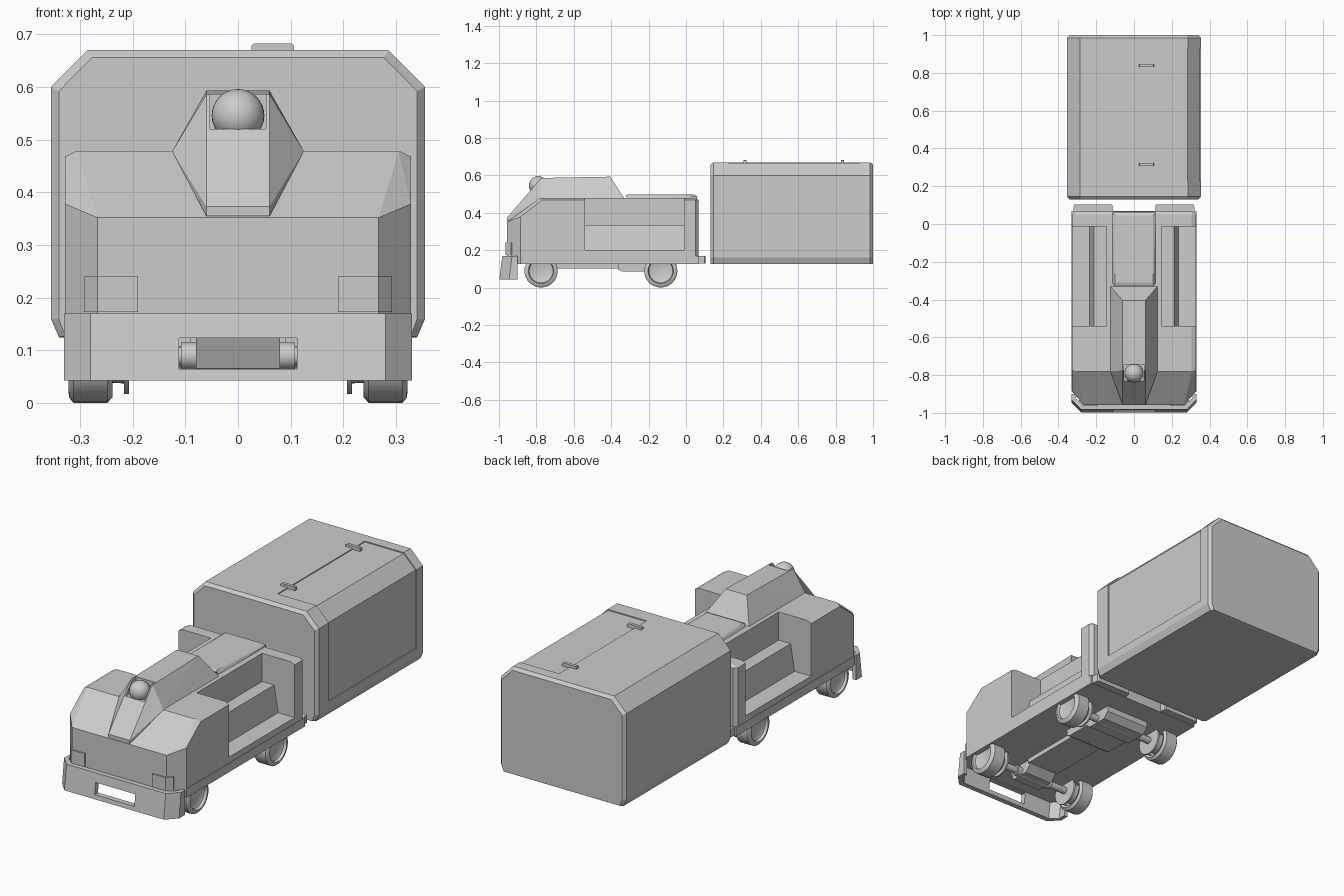
import bpy, bmesh, math
from mathutils import Vector

if "Cube" in bpy.data.objects:
    bpy.data.objects.remove(bpy.data.objects["Cube"])


def finish(name, bm, smooth=False):
    bmesh.ops.recalc_face_normals(bm, faces=bm.faces)
    me = bpy.data.meshes.new(name)
    bm.to_mesh(me)
    bm.free()
    ob = bpy.data.objects.new(name, me)
    bpy.context.collection.objects.link(ob)
    if smooth:
        bpy.ops.object.select_all(action='DESELECT')
        ob.select_set(True)
        bpy.context.view_layer.objects.active = ob
        bpy.ops.object.shade_smooth_by_angle(angle=math.radians(35))
    return ob


def hull(name, half):
    """Convex block from points of the +x half, mirrored across x."""
    bm = bmesh.new()
    for x, y, z in half:
        for s in ((1, -1) if x else (1,)):
            bm.verts.new((s * x, y, z))
    r = bmesh.ops.convex_hull(bm, input=bm.verts)
    junk = [g for g in set(r['geom_interior'] + r['geom_unused']) if isinstance(g, bmesh.types.BMVert)]
    bmesh.ops.delete(bm, geom=junk, context='VERTS')
    bmesh.ops.dissolve_limit(bm, angle_limit=0.02, verts=bm.verts, edges=bm.edges)
    return finish(name, bm)


def prism(name, pts, axis, a, b):
    """Extrude a 2D outline along an axis from a to b."""
    put = {'x': lambda p, t: (t, p[0], p[1]),
           'y': lambda p, t: (p[0], t, p[1]),
           'z': lambda p, t: (p[0], p[1], t)}[axis]
    bm = bmesh.new()
    lo = [bm.verts.new(put(p, a)) for p in pts]
    hi = [bm.verts.new(put(p, b)) for p in pts]
    bm.faces.new(lo)
    bm.faces.new(hi)
    for i in range(len(pts)):
        j = (i + 1) % len(pts)
        bm.faces.new((lo[i], lo[j], hi[j], hi[i]))
    return finish(name, bm)


def box(name, x0, x1, y0, y1, z0, z1):
    return prism(name, [(x0, y0), (x1, y0), (x1, y1), (x0, y1)], 'z', z0, z1)


def lathe(name, prof, y, z, n=32):
    """Revolve (x, radius) points around an x-parallel axis."""
    bm = bmesh.new()
    rings = [[bm.verts.new((x, y + r * math.cos(2 * math.pi * i / n), z + r * math.sin(2 * math.pi * i / n)))
              for i in range(n)] for x, r in prof]
    for a, b in zip(rings, rings[1:]):
        for i in range(n):
            j = (i + 1) % n
            bm.faces.new((a[i], a[j], b[j], b[i]))
    bm.faces.new(rings[0])
    bm.faces.new(rings[-1])
    return finish(name, bm, True)


def cut(ob, cutter):
    m = ob.modifiers.new("cut", 'BOOLEAN')
    m.object, m.operation, m.solver = cutter, 'DIFFERENCE', 'EXACT'
    bpy.context.view_layer.objects.active = ob
    bpy.ops.object.modifier_apply(modifier=m.name)
    bpy.data.objects.remove(cutter)


def mx(pts, s):
    return [(s * x, y) for x, y in pts]


# Container: chamfered box with bevelled ends
full = [(0.34, 0.125), (0.355, 0.16), (0.355, 0.6), (0.285, 0.67)]
inset = [(0.328, 0.127), (0.34, 0.16), (0.34, 0.592), (0.277, 0.656)]
container = hull("container", [(x, y, z) for ys, prof in (((0.146, 0.985), full), ((0.13, 1.0), inset))
                               for y in ys for x, z in prof])
# Recessed container door wrapping from the roof to the right side
cut(container, prism("door_cutter", [(0.065, 0.665), (0.283, 0.665), (0.35, 0.598), (0.35, 0.2),
                                     (0.4, 0.2), (0.4, 0.72), (0.065, 0.72)], 'y', 0.225, 0.93))
# Door handles
for y in (0.315, 0.838):
    prism("door_handle", [(0.026, 0.66), (0.106, 0.66), (0.106, 0.679), (0.102, 0.683),
                          (0.03, 0.683), (0.026, 0.679)], 'y', y - 0.008, y + 0.008)

# Tractor body with sloped hood and chamfered corners
body = hull("tractor_body", [
    (0.267, -0.957, 0.16), (0.328, -0.885, 0.16), (0.328, 0.05, 0.16), (0.31, 0.066, 0.16),
    (0.267, -0.957, 0.352), (0.328, -0.885, 0.378),
    (0.305, -0.78, 0.479), (0.328, -0.77, 0.468),
    (0.305, 0.05, 0.479), (0.328, 0.05, 0.468), (0.31, 0.066, 0.468)])
# Side openings with a stepped bench
bench = [(0.145, 0.6), (0.145, 0.335), (0.212, 0.335), (0.235, 0.2), (0.4, 0.2), (0.4, 0.6)]
for s in (1, -1):
    cut(body, prism("bench_cutter", mx(bench, s), 'y', -0.54, -0.012))

# Sensor hump on the hood
hump = hull("sensor_hump", [
    (0.06, -0.958, 0.355), (0.06, -0.958, 0.373), (0.125, -0.78, 0.478),
    (0.06, -0.775, 0.586), (0.06, -0.405, 0.593), (0.125, -0.33, 0.478),
    (0.06, -0.6, 0.36)])
cut(hump, box("pocket_cutter", -0.053, 0.053, -1.1, -0.745, 0.52, 0.7))

# Sensor ball
bm = bmesh.new()
bmesh.ops.create_uvsphere(bm, u_segments=32, v_segments=16, radius=0.05)
bmesh.ops.translate(bm, verts=bm.verts, vec=Vector((0, -0.79, 0.546)))
finish("sensor_ball", bm, True)

# Raised lid behind the hump
hull("rear_lid", [(0.115, -0.31, 0.475), (0.115, 0.06, 0.475), (0.105, -0.325, 0.492),
                  (0.1, -0.31, 0.497), (0.1, 0.045, 0.497), (0.115, 0.06, 0.488)])

# Deck plate and rear tabs
prism("deck", [(-0.267, -0.955), (0.267, -0.955), (0.33, -0.885), (0.33, 0.068),
               (-0.33, 0.068), (-0.33, -0.885)], 'z', 0.125, 0.17)
for s in (1, -1):
    prism("rear_tab", mx([(0.11, 0.05), (0.115, 0.1), (0.12, 0.104), (0.31, 0.104),
                          (0.318, 0.1), (0.323, 0.05)], s), 'z', 0.128, 0.168)

# Wrap-around front bumper: hollow skirt leaning outwards at the bottom
bm = bmesh.new()
outer = [(0.33, -0.9), (0.33, -0.93), (0.28, -0.982)]
inner = [(0.31, -0.9), (0.31, -0.922), (0.27, -0.955)]
outline = outer + mx(outer[::-1], -1) + mx(inner, -1) + mx(inner[::-1], 1)
lo = [bm.verts.new((x, y - (0.016 if y < -0.91 else 0), 0.043)) for x, y in outline]
hi = [bm.verts.new((x, y, 0.17)) for x, y in outline]
bm.faces.new(lo)
bm.faces.new(hi)
for i in range(len(outline)):
    j = (i + 1) % len(outline)
    bm.faces.new((lo[i], lo[j], hi[j], hi[i]))
bumper = finish("front_bumper", bm)
cut(bumper, box("slot_cutter", -0.112, 0.112, -1.1, -0.915, 0.065, 0.124))

# Headlights wrapping the front corners
for s in (1, -1):
    prism("headlight", mx([(0.19, -0.93), (0.19, -0.964), (0.267, -0.964), (0.292, -0.936),
                           (0.285, -0.92)], s), 'z', 0.173, 0.24)

# Wheels, brake discs and axles
tyre = [(0.265, 0.062), (0.243, 0.066), (0.238, 0.078), (0.248, 0.089), (0.312, 0.089),
        (0.32, 0.08), (0.322, 0.068), (0.308, 0.064), (0.304, 0.058), (0.304, 0.002)]
tyre = [(0.265, 0.002)] + tyre
for y in (-0.775, -0.135):
    for s in (1, -1):
        lathe("wheel", mx(tyre, s), y, 0.0895)
        lathe("brake_disc", mx([(0.207, 0.02), (0.207, 0.072), (0.216, 0.072), (0.216, 0.052),
                                (0.27, 0.05), (0.27, 0.02)], s), y, 0.0895)
    lathe("axle", [(-0.27, 0.018), (0.27, 0.018)], y, 0.0895, 16)
    lathe("axle_collar", [(-0.108, 0.02), (-0.108, 0.026), (0.108, 0.026), (0.108, 0.02)], y, 0.0895, 16)

# Underside drive housings
prism("front_axle_housing", [(-0.85, 0.13), (-0.82, 0.066), (-0.73, 0.066), (-0.69, 0.1), (-0.69, 0.13)],
      'x', -0.08, 0.08)
box("drive_tunnel", -0.09, 0.09, -0.7, -0.35, 0.102, 0.13)
prism("rear_drive_housing", [(-0.36, 0.13), (-0.36, 0.095), (-0.34, 0.085), (-0.21, 0.085), (-0.19, 0.066),
                             (-0.08, 0.066), (-0.05, 0.095), (-0.05, 0.13)], 'x', -0.125, 0.125)
